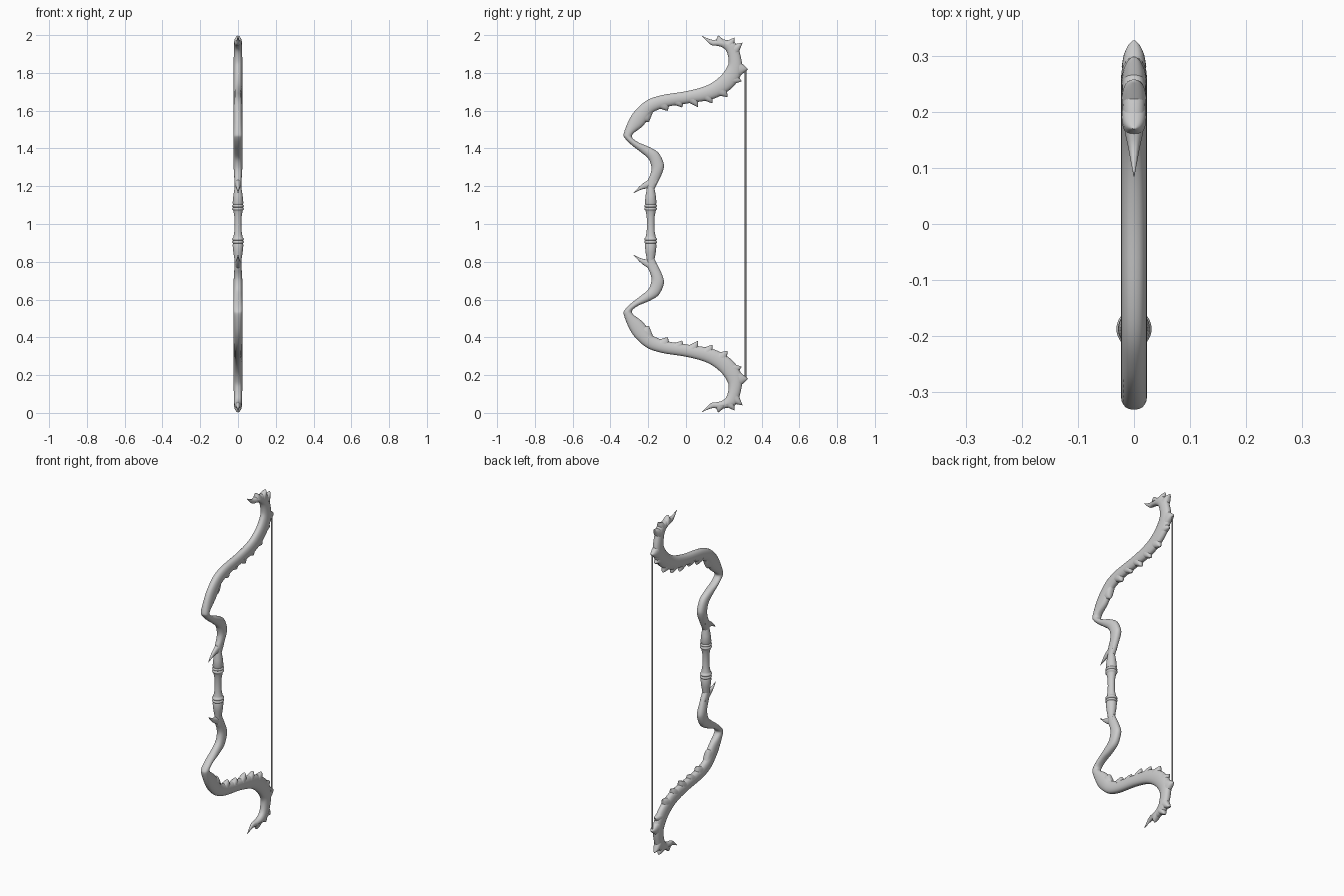
import bpy, bmesh, math
from mathutils import Vector

SEG = 20


def finish(bm, name, mirror=True):
    bmesh.ops.recalc_face_normals(bm, faces=bm.faces)
    me = bpy.data.meshes.new(name)
    bm.to_mesh(me)
    bm.free()
    ob = bpy.data.objects.new(name, me)
    bpy.context.collection.objects.link(ob)
    ob.location.z = 1
    if mirror:  # upper half is modelled, lower half mirrored about z = 1
        ob.modifiers.new("Mirror", "MIRROR").use_axis = (False, False, True)
    bpy.context.view_layer.objects.active = ob
    ob.select_set(True)
    bpy.ops.object.shade_smooth_by_angle(angle=math.radians(50))
    ob.select_set(False)
    return ob


def spline(rows, steps):
    """Catmull-Rom through rows of numbers."""
    pts = [Vector(r) for r in rows]
    pts = [pts[0] * 2 - pts[1]] + pts + [pts[-1] * 2 - pts[-2]]
    out = []
    for a, b, c, d in zip(pts, pts[1:], pts[2:], pts[3:]):
        for i in range(steps):
            t = i / steps
            out.append(0.5 * (2 * b + (c - a) * t + (2 * a - 5 * b + 4 * c - d) * t * t
                              + (3 * b - a - 3 * c + d) * t ** 3))
    return out + [pts[-2]]


def loft(bm, rows, steps=4):
    """Rows: front y,z, back y,z, half width; rounded section between the rails."""
    rings = []
    for fy, fz, by, bz, hx in spline(rows, steps):
        ring = []
        for k in range(SEG):
            a = 2 * math.pi * k / SEG
            c, s = math.cos(a), math.sin(a)
            u = 0.5 + 0.5 * c
            x = hx * math.copysign(abs(s) ** 0.8, s)
            ring.append(bm.verts.new((x, fy + (by - fy) * u, fz + (bz - fz) * u - 1)))
        rings.append(ring)
    for r, q in zip(rings, rings[1:]):
        for k in range(SEG):
            j = (k + 1) % SEG
            bm.faces.new((r[k], r[j], q[j], q[k]))
    bm.faces.new(rings[0])
    bm.faces.new(rings[-1])


# Curved limb
limb = [
    (-.207, 1.185, -.167, 1.185, .018), (-.204, 1.228, -.140, 1.238, .019),
    (-.188, 1.265, -.119, 1.290, .022), (-.183, 1.300, -.119, 1.323, .023),
    (-.198, 1.344, -.145, 1.376, .023), (-.240, 1.381, -.193, 1.407, .023),
    (-.288, 1.418, -.246, 1.429, .023), (-.324, 1.455, -.283, 1.455, .023),
    (-.329, 1.481, -.280, 1.478, .023), (-.299, 1.556, -.235, 1.513, .023),
    (-.262, 1.608, -.204, 1.550, .023), (-.204, 1.656, -.177, 1.590, .023),
    (-.124, 1.683, -.103, 1.620, .023), (.008, 1.704, .019, 1.640, .023),
    (.114, 1.735, .140, 1.661, .023), (.183, 1.783, .230, 1.709, .023),
    (.220, 1.836, .283, 1.772, .023), (.225, 1.873, .298, 1.831, .023),
    (.214, 1.915, .285, 1.905, .022), (.190, 1.936, .262, 1.958, .021),
    (.161, 1.944, .190, 1.978, .018), (.130, 1.950, .138, 1.975, .010),
    (.085, 1.993, .087, 1.995, .001)]
bm = bmesh.new()
loft(bm, limb)
finish(bm, "limbs")

# Spur beside the grip
bm = bmesh.new()
loft(bm, [(-.165, 1.195, -.150, 1.260, .017), (-.200, 1.190, -.190, 1.240, .015),
          (-.240, 1.181, -.236, 1.208, .009), (-.278, 1.163, -.278, 1.165, .001)], 5)
finish(bm, "spurs")

# Ridge teeth along the string side: base start, base end, tip
teeth = [
    (-.245, 1.540, -.170, 1.605, -.196, 1.540), (-.165, 1.620, -.085, 1.645, -.097, 1.598),
    (-.090, 1.640, -.010, 1.655, -.020, 1.617), (-.010, 1.655, .065, 1.668, .064, 1.618),
    (.070, 1.665, .140, 1.690, .140, 1.638), (.140, 1.685, .215, 1.730, .220, 1.672),
    (.205, 1.725, .270, 1.795, .295, 1.755), (.275, 1.775, .285, 1.860, .329, 1.820),
    (.272, 1.890, .245, 1.950, .300, 1.960), (.255, 1.940, .195, 1.960, .258, 1.988),
    (.225, 1.955, .155, 1.962, .170, 1.999)]
bm = bmesh.new()
for ay, az, by, bz, ty, tz in teeth:
    a, b, t = Vector((ay, az)), Vector((by, bz)), Vector((ty, tz))
    rows = []
    for f, w in ((0, .022), (.45, .018), (.8, .010), (1, .002)):
        g = min(f, .96)
        rows.append((*a.lerp(t, g), *b.lerp(t, g), w))
    loft(bm, rows, 2)
finish(bm, "ridge_teeth")

# Turned grip with double rings
profile = [(.020, 0), (.021, .04), (.026, .066), (.028, .073), (.033, .076), (.034, .081),
           (.032, .086), (.027, .088), (.032, .091), (.034, .096), (.032, .101),
           (.028, .103), (.031, .112), (.027, .150), (.020, .190), (.016, .215)]
bm = bmesh.new()
rings = [[bm.verts.new((.92 * r * math.cos(2 * math.pi * k / 32),
                        -.187 + r * math.sin(2 * math.pi * k / 32), z))
          for k in range(32)] for r, z in profile]
for r, q in zip(rings, rings[1:]):
    for k in range(32):
        j = (k + 1) % 32
        bm.faces.new((r[k], r[j], q[j], q[k]))
bm.faces.new(rings[-1])
finish(bm, "grip")

# Bowstring between the two nocks
bm = bmesh.new()
bmesh.ops.create_cone(bm, cap_ends=True, segments=12, radius1=.004, radius2=.004, depth=1.63)
bmesh.ops.translate(bm, verts=bm.verts, vec=(0, .315, 0))
finish(bm, "bowstring", mirror=False)
